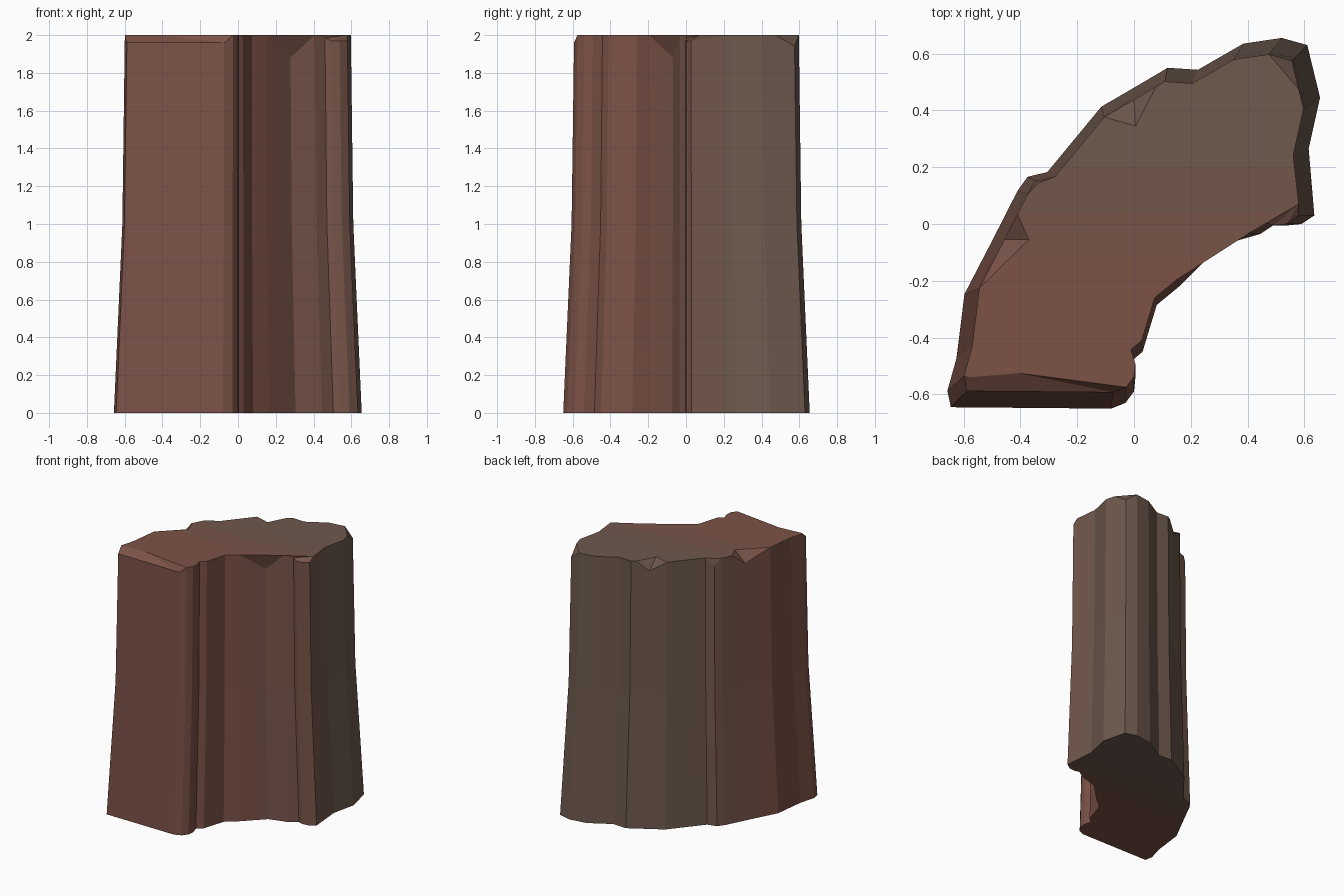
import bpy, bmesh

if "Cube" in bpy.data.objects:
    bpy.data.objects.remove(bpy.data.objects["Cube"])

H = 2.0
MID, TOP = 0.932, 0.912   # outline scale at half height and at the top

# Base outline, counterclockwise: x, y, optional rim height, optional top-face point of a chip
OUTLINE = [
    (-.645, -.645, 1.96, (-.585, -.54)), (-.08, -.65, 1.96, (-.405, -.525)),
    (-.03, -.63), (0, -.59), (.005, -.54), (-.012, -.485), (.03, -.45), (.08, -.285),
    (.165, -.215), (.305, -.075, 1.88, None), (.445, -.035),
    (.505, .005, 1.985, None), (.54, -.005, 1.97, None), (.59, 0, 1.97, None),
    (.635, .03, 1.97, (.58, .07)), (.615, .265), (.655, .445),
    (.61, .63, 1.94, (.58, .475)), (.52, .655), (.385, .635), (.225, .543), (.118, .55),
    (.085, .53), (0, .48, 1.93, (.005, .345)), (-.115, .413),
    (-.305, .183), (-.375, .166, 1.95, (-.335, .145)), (-.41, .117),
    (-.45, .038), (-.5, -.06, 1.92, (-.37, -.055)), (-.597, -.247),
    (-.625, -.473), (-.657, -.587),
]


def material(name, rgb):
    m = bpy.data.materials.new(name)
    m.diffuse_color = (*rgb, 1)
    m.use_nodes = True
    m.node_tree.nodes["Principled BSDF"].inputs["Base Color"].default_value = m.diffuse_color
    return m


bm = bmesh.new()
n = len(OUTLINE)

# Rings: base, half height, rim
base = [bm.verts.new((p[0], p[1], 0)) for p in OUTLINE]
mid = [bm.verts.new((p[0] * MID, p[1] * MID, H / 2)) for p in OUTLINE]
rim = [bm.verts.new((p[0] * TOP, p[1] * TOP, p[2] if len(p) > 2 else H)) for p in OUTLINE]

# Flat top points: the rim itself, a set-back chip point, or nothing
top = []
for p, v in zip(OUTLINE, rim):
    if len(p) == 2:
        top.append(v)
    else:
        top.append(bm.verts.new((*p[3], H)) if p[3] else None)

# Walls and base
for low, high in ((base, mid), (mid, rim)):
    for i in range(n):
        j = (i + 1) % n
        bm.faces.new((low[i], low[j], high[j], high[i]))
bm.faces.new(base[::-1])

# Chips between the rim and the flat top
used = [i for i in range(n) if top[i]]
for a, b in zip(used, used[1:] + [used[0] + n]):
    loop = [rim[k % n] for k in range(a, b + 1)] + [top[b % n], top[a]]
    loop = list(dict.fromkeys(loop))
    if len(loop) > 2:
        bm.faces.new(loop)
cap = bm.faces.new([t for t in top if t])

bmesh.ops.triangulate(bm, faces=[f for f in bm.faces if len(f.verts) > 4])

# Colour bands from reddish front to brown back
cuts = (-0.12, 0.04, 0.2)
for y in cuts:
    bmesh.ops.bisect_plane(bm, geom=bm.verts[:] + bm.edges[:] + bm.faces[:],
                           plane_co=(0, y, 0), plane_no=(0, 1, 0))
for f in bm.faces:
    y = f.calc_center_median().y
    f.material_index = sum(y > c for c in cuts)
    f.smooth = False
bmesh.ops.recalc_face_normals(bm, faces=bm.faces[:])

mesh = bpy.data.meshes.new("rock_pillar")
bm.to_mesh(mesh)
bm.free()
red, brown = (.20, .085, .062), (.155, .10, .075)
for k in range(4):
    t = k / 3
    mesh.materials.append(material(f"rock_{k}", [r + (b - r) * t for r, b in zip(red, brown)]))
bpy.context.collection.objects.link(bpy.data.objects.new("rock_pillar", mesh))
